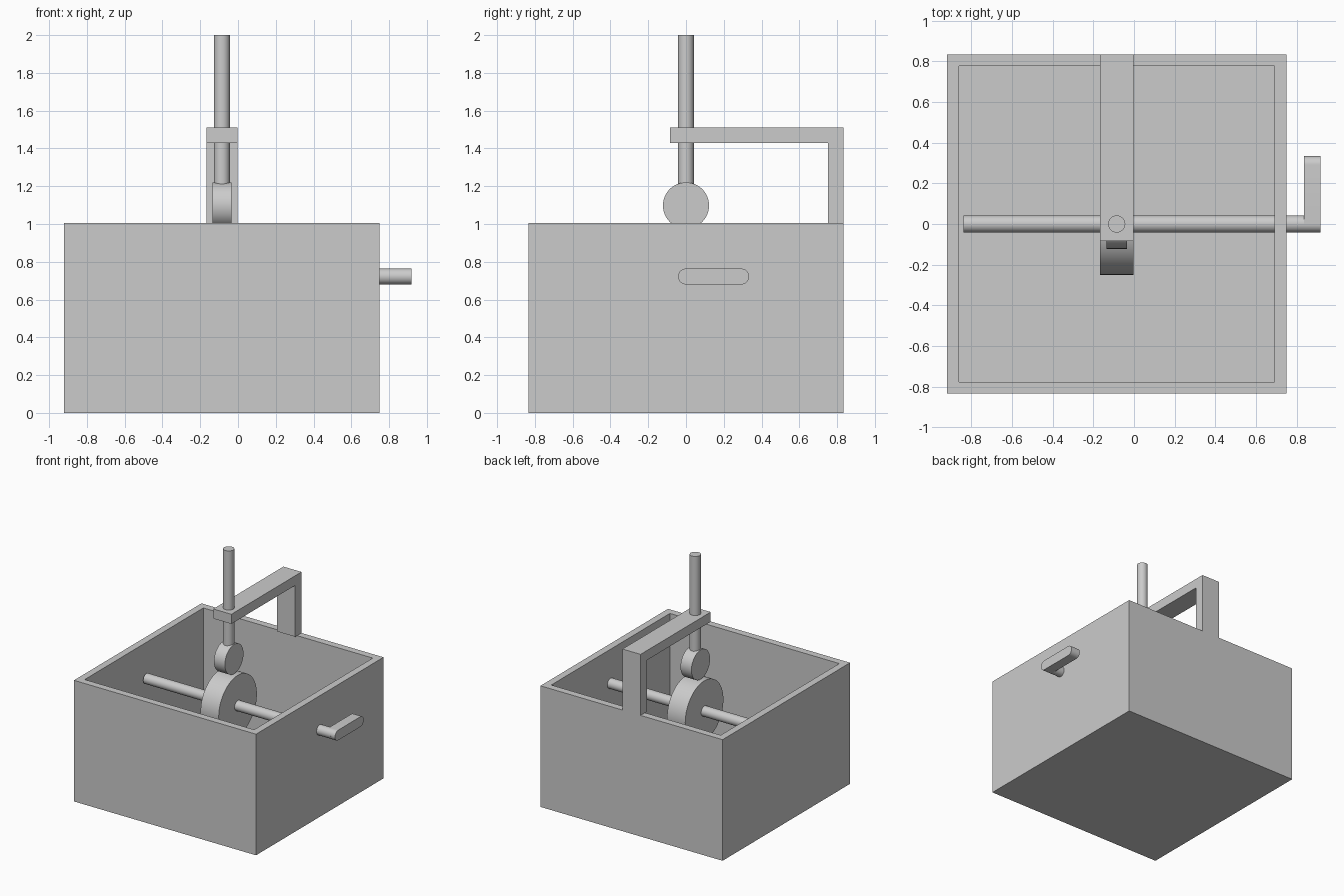
import bpy
import bmesh
import math
from mathutils import Matrix, Vector

if "Cube" in bpy.data.objects:
    bpy.data.objects.remove(bpy.data.objects["Cube"])

GREY = (0.6, 0.6, 0.6, 1.0)
WALL = 0.082      # thickness of walls, bracket and crank
ROD_R = 0.042     # radius of shaft and push rod
MID_X = -0.085    # plane of the cam and follower
AXLE_Z = 0.722    # height of the shaft
RIM_Z = 1.004     # height of the box

mat = bpy.data.materials.new("plain grey")
mat.use_nodes = True
mat.diffuse_color = GREY
mat.node_tree.nodes["Principled BSDF"].inputs["Base Color"].default_value = GREY


def finish(name, bm, smooth=False):
    bmesh.ops.recalc_face_normals(bm, faces=bm.faces[:])
    mesh = bpy.data.meshes.new(name)
    bm.to_mesh(mesh)
    bm.free()
    mesh.materials.append(mat)
    obj = bpy.data.objects.new(name, mesh)
    bpy.context.collection.objects.link(obj)
    if smooth:
        bpy.ops.object.select_all(action="DESELECT")
        obj.select_set(True)
        bpy.context.view_layer.objects.active = obj
        bpy.ops.object.shade_smooth_by_angle(angle=math.radians(30))
    return obj


def cylinder(name, start, end, radius):
    start, end = Vector(start), Vector(end)
    axis = end - start
    turn = axis.to_track_quat("Z", "Y").to_matrix().to_4x4()
    bm = bmesh.new()
    bmesh.ops.create_cone(bm, cap_ends=True, segments=64, radius1=radius,
                          radius2=radius, depth=axis.length,
                          matrix=Matrix.Translation((start + end) / 2) @ turn)
    return finish(name, bm, True)


def prism(name, profile, x0, x1, smooth=False):
    """Extrude a (y, z) profile along x."""
    bm = bmesh.new()
    face = bm.faces.new([bm.verts.new((x0, y, z)) for y, z in profile])
    made = bmesh.ops.extrude_face_region(bm, geom=[face])["geom"]
    moved = [v for v in made if isinstance(v, bmesh.types.BMVert)]
    bmesh.ops.translate(bm, verts=moved, vec=(x1 - x0, 0, 0))
    return finish(name, bm, smooth)


# Open box: inset the top face and push it down to the floor
bm = bmesh.new()
bmesh.ops.create_cube(bm, size=1, matrix=Matrix.Translation((MID_X, 0, RIM_Z / 2))
                      @ Matrix.Diagonal((1.67, 1.67, RIM_Z, 1)))
top = max(bm.faces, key=lambda f: f.calc_center_median().z)
bmesh.ops.inset_region(bm, faces=[top], thickness=WALL)
made = bmesh.ops.extrude_face_region(bm, geom=[top])["geom"]
bmesh.ops.translate(bm, verts=[v for v in made if isinstance(v, bmesh.types.BMVert)],
                    vec=(0, 0, WALL - RIM_Z))
if top.is_valid:
    bm.faces.remove(top)
finish("open_box", bm)

# Shaft with its cam
cylinder("shaft", (-0.84, 0, AXLE_Z), (0.88, 0, AXLE_Z), ROD_R)
cylinder("cam", (MID_X - 0.083, 0, AXLE_Z), (MID_X + 0.083, 0, AXLE_Z), 0.25)

# Crank handle with round ends
handle = []
for centre_y, first in ((0.292, -90), (0.0, 90)):
    for step in range(25):
        a = math.radians(first + step * 7.5)
        handle.append((centre_y + ROD_R * math.cos(a), AXLE_Z + ROD_R * math.sin(a)))
prism("crank_handle", handle, 0.836, 0.919, True)

# Follower wheel and push rod
cylinder("follower_wheel", (MID_X - 0.05, 0, 1.098), (MID_X + 0.05, 0, 1.098), 0.122)
cylinder("push_rod", (MID_X, 0, 1.15), (MID_X, 0, 2.0), ROD_R)

# Bracket rising from the back wall and reaching over to the rod
bracket = [(0.835, RIM_Z), (0.835, 1.51), (-0.084, 1.51),
           (-0.084, 1.43), (0.752, 1.43), (0.752, RIM_Z)]
prism("guide_bracket", bracket, MID_X - 0.083, MID_X + 0.083)
